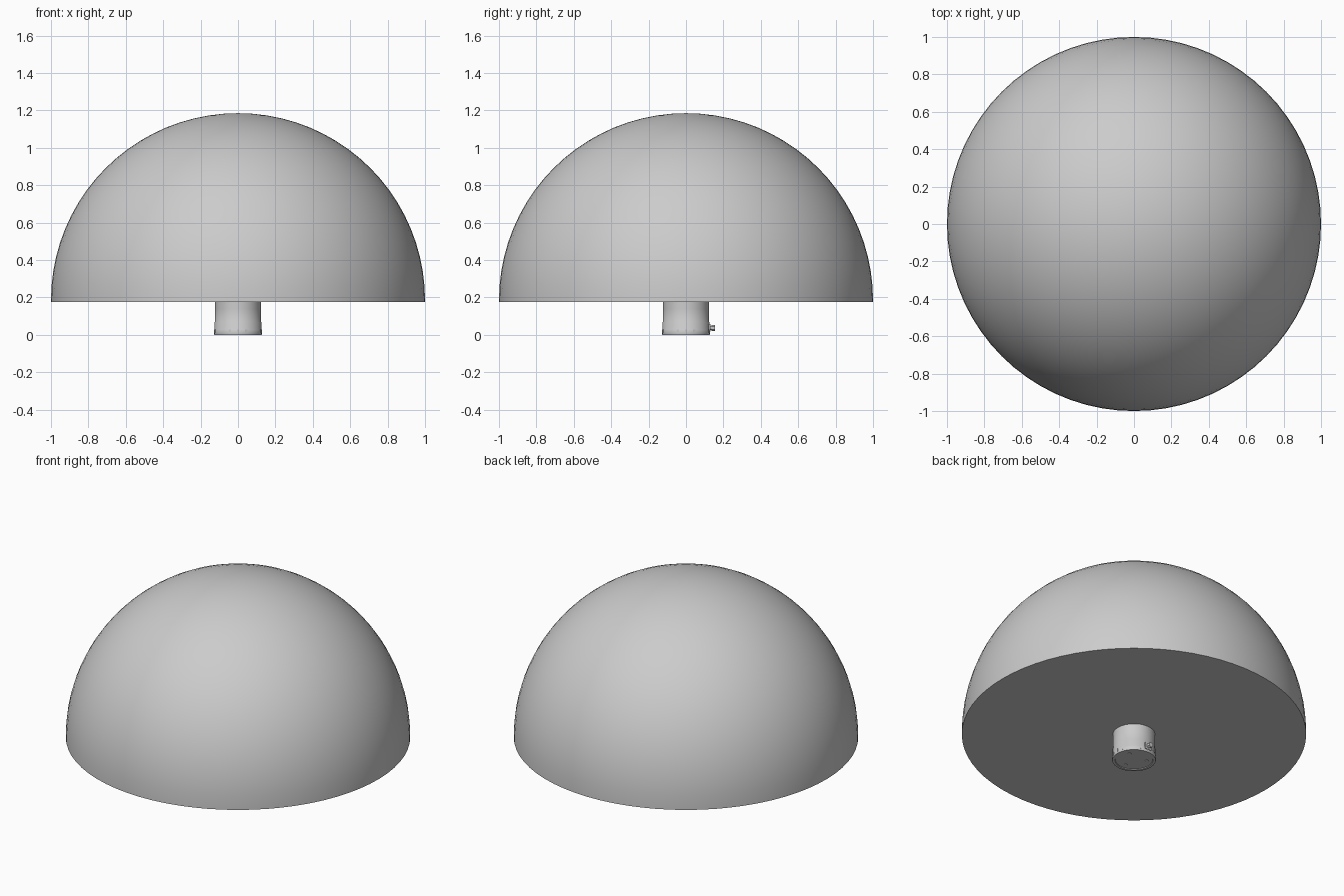
import bpy, bmesh, math
from mathutils import Matrix, Vector

cube = bpy.data.objects.get("Cube")
if cube:
    bpy.data.objects.remove(cube, do_unlink=True)


def material(name, value):
    mat = bpy.data.materials.new(name)
    mat.use_nodes = True
    colour = (value, value, value, 1)
    mat.diffuse_color = colour
    mat.node_tree.nodes["Principled BSDF"].inputs["Base Color"].default_value = colour
    return mat


grey = material("light grey", 0.6)


def finish(name, bm, smooth=True):
    bmesh.ops.remove_doubles(bm, verts=bm.verts, dist=0.00005)
    bmesh.ops.recalc_face_normals(bm, faces=bm.faces)
    mesh = bpy.data.meshes.new(name)
    bm.to_mesh(mesh)
    bm.free()
    mesh.materials.append(grey)
    obj = bpy.data.objects.new(name, mesh)
    bpy.context.collection.objects.link(obj)
    if smooth:
        bpy.ops.object.select_all(action="DESELECT")
        obj.select_set(True)
        bpy.context.view_layer.objects.active = obj
        bpy.ops.object.shade_smooth_by_angle(angle=math.radians(35))
    return obj


def lathe(name, profile, steps):
    """Spin a (radius, height) profile round the z axis."""
    bm = bmesh.new()
    verts = [bm.verts.new((r, 0, z)) for r, z in profile]
    edges = [bm.edges.new(pair) for pair in zip(verts, verts[1:])]
    bmesh.ops.spin(bm, geom=verts + edges, cent=(0, 0, 0), axis=(0, 0, 1),
                   angle=math.tau, steps=steps, use_duplicate=False)
    return finish(name, bm)


def rod(name, start, end, radius, sides=16):
    """Closed cylinder between two points."""
    start, end = Vector(start), Vector(end)
    axis = end - start
    turn = axis.to_track_quat("Z", "Y").to_matrix().to_4x4()
    bm = bmesh.new()
    bmesh.ops.create_cone(bm, cap_ends=True, segments=sides, radius1=radius,
                          radius2=radius, depth=axis.length,
                          matrix=Matrix.Translation((start + end) / 2) @ turn)
    return finish(name, bm)


def block(name, angle, radius, z, size):
    """Small box set against the side of the stem."""
    bm = bmesh.new()
    place = Matrix.Rotation(angle, 4, "Z") @ Matrix.Translation((radius, 0, z))
    bmesh.ops.create_cube(bm, size=1, matrix=place @ Matrix.Diagonal((*size, 1)))
    return finish(name, bm, smooth=False)


# Solid dome with a short upright skirt and a flat underside
RIM, SKIRT, RINGS = 0.175, 0.185, 20
arc = [(math.cos(a), SKIRT + math.sin(a))
       for a in (math.pi / 2 * i / RINGS for i in range(RINGS))]
lathe("dome", [(0, RIM), (1, RIM)] + arc + [(0, SKIRT + 1)], 72)

# Stem with a seam and a slightly flared foot, recessed below
lathe("stem", [(0, 0.004), (0.108, 0.004), (0.110, 0), (0.126, 0), (0.127, 0.003),
               (0.127, 0.028), (0.125, 0.031), (0.125, 0.068), (0.123, 0.071),
               (0.122, 0.14), (0.122, 0.18)], 48)

# Lugs round the foot
for i in range(4):
    for offset in (-0.35, 0, 0.35):
        block("foot_lug", math.tau * i / 4 + offset, 0.126, 0.02, (0.005, 0.012, 0.018))

# Screws in the base
for i in range(3):
    a = math.tau * i / 3 + math.pi / 6
    x, y = 0.075 * math.cos(a), 0.075 * math.sin(a)
    rod("base_screw", (x, y, 0.001), (x, y, 0.008), 0.01)

# Connector at the back
block("connector_plate", math.pi / 2, 0.126, 0.037, (0.008, 0.045, 0.04))
rod("connector_neck", (0, 0.12, 0.037), (0, 0.145, 0.037), 0.011)
rod("connector_nut", (0, 0.136, 0.037), (0, 0.155, 0.037), 0.016, 6)
